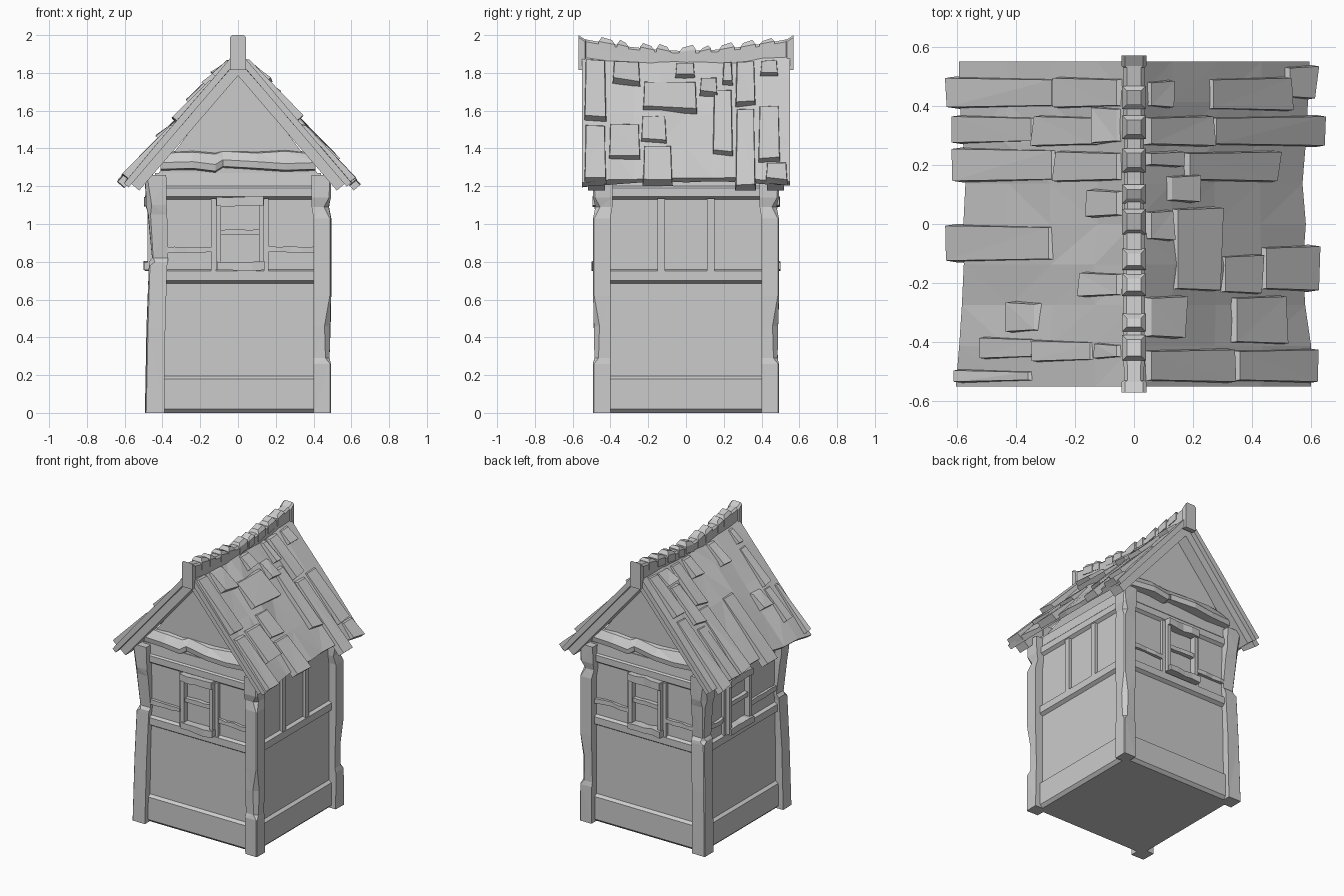
import bpy, bmesh, math, random
from mathutils import Matrix, Vector

if "Cube" in bpy.data.objects:
    bpy.data.objects.remove(bpy.data.objects["Cube"])

random.seed(7)
J = lambda a: random.uniform(-a, a)


def make(name, verts, faces, tri=False):
    bm = bmesh.new()
    vs = [bm.verts.new(v) for v in verts]
    for f in faces:
        bm.faces.new([vs[i] for i in f])
    bmesh.ops.recalc_face_normals(bm, faces=bm.faces)
    if tri:
        bmesh.ops.triangulate(bm, faces=bm.faces)
    me = bpy.data.meshes.new(name)
    bm.to_mesh(me)
    bm.free()
    ob = bpy.data.objects.new(name, me)
    bpy.context.collection.objects.link(ob)
    return ob


def loft(name, rings, tri=False):
    n, m = len(rings[0]), len(rings)
    faces = [(r * n + i, r * n + (i + 1) % n, (r + 1) * n + (i + 1) % n, (r + 1) * n + i)
             for r in range(m - 1) for i in range(n)]
    faces += [tuple(range(n)), tuple(range((m - 1) * n, m * n))]
    return make(name, [v for ring in rings for v in ring], faces, tri)


# walls: one stacked square profile with plinth, waist rail and top rail
profile = [(.435, 0), (.455, .02), (.455, .18), (.435, .195), (.435, .685), (.458, .70), (.458, .75),
           (.435, .76), (.435, 1.13), (.455, 1.145), (.455, 1.19), (.445, 1.20), (.44, 1.27)]
loft("walls", [[(-h, -h, z), (h, -h, z), (h, h, z), (-h, h, z)] for h, z in profile])
loft("gable_wall", [[(-.435, y, 1.25), (.435, y, 1.25), (0, y, 1.83)] for y in (-.435, .435)])


# wall trim, drawn as if on the front and turned to each side
def trim(name, ang, u0, u1, z0, z1, out, wob=0.0):
    rings = []
    n = 4 if wob else 1
    for i in range(n + 1):
        u = u0 + (u1 - u0) * i / n
        a, b, c = J(wob), J(wob), J(wob)
        rings.append([(u, -.42, z0 + a), (u, -out + c, z0 + a), (u, -out + c, z1 + b), (u, -.42, z1 + b)])
    ob = loft(name, rings)
    ob.data.transform(Matrix.Rotation(math.radians(ang), 4, 'Z'))
    return ob


def window(side, ang, c):
    trim(side + "_window_backing", ang, c - .12, c + .12, .78, 1.12, .438)
    for s, label in ((-1, "left"), (1, "right")):
        trim(f"{side}_window_{label}_jamb", ang, *sorted((c + s * .10, c + s * .127)), .76, 1.13, .48)
        trim(f"{side}_window_{label}_stud", ang, *sorted((c + s * .127, c + s * .152)), .75, 1.135, .455)
    trim(side + "_window_lintel", ang, c - .125, c + .125, 1.095, 1.145, .492, .006)
    trim(side + "_window_sill", ang, c - .12, c + .13, .755, .80, .495, .006)
    trim(side + "_window_bar", ang, c - .10, c + .10, .94, .97, .468, .003)
    trim(side + "_mid_rail_left", ang, -.40, c - .15, .85, .88, .455, .005)
    trim(side + "_mid_rail_right", ang, c + .15, .40, .85, .88, .455, .005)


window("front", 0, .01)
window("back", 180, .01)
window("left", -90, -.07)
for u in (-.13, .13):
    trim("right_wall_stud", 90, u - .02, u + .02, .75, 1.135, .455)

# rough-hewn gable beams
for ang, label in ((0, "front"), (180, "back")):
    rings = []
    for u, zb, zt, d in ((-.41, 1.28, 1.375, .47), (-.24, 1.285, 1.38, .49), (-.12, 1.27, 1.37, .485),
                         (-.08, 1.295, 1.385, .465), (.10, 1.285, 1.375, .495), (.25, 1.275, 1.385, .485), (.41, 1.28, 1.37, .47)):
        rings.append([(u, -.42, zb), (u, -d, zb + .01), (u, -d - .005, zb + .045), (u, -d + .03, zt), (u, -.42, zt + .01)])
    loft(label + "_gable_beam", rings, True).data.transform(Matrix.Rotation(math.radians(ang), 4, 'Z'))


# corner posts: (z, outer, inner, edge chamfer)
def post(name, sx, sy, rows):
    rings = []
    for z, o, i, c in rows:
        rings.append([(sx * x, sy * y, z) for x, y in
                      ((i, i), (o + J(.003), i), (o, o - c), (o - c, o), (i, o + J(.003)))])
    loft(name, rings, True)


notched = [(0, .49, .39, .004), (.45, .482, .385, .006), (.78, .472, .375, .006), (.80, .47, .372, .03),
           (.82, .455, .37, .006), (1.05, .475, .375, .012), (1.10, .487, .378, .03), (1.26, .49, .38, .008)]
chipped = [(0, .492, .40, .004), (.26, .492, .40, .005), (.29, .485, .40, .022), (.46, .488, .40, .03),
           (.62, .492, .40, .006), (1.03, .492, .40, .006), (1.09, .48, .39, .025), (1.14, .492, .39, .01), (1.26, .492, .39, .006)]
post("front_left_post", -1, -1, notched)
post("front_right_post", 1, -1, chipped)
post("back_right_post", 1, 1, chipped)
post("back_left_post", -1, 1, notched)


# roof surface: distance x from the ridge, position y, height h above the slope
def P(s, x, y, h):
    sag = .025 * (1 - (y / .57) ** 2) * max(0, 1 - x / .6)
    return (s * (x + .76 * h), y, 1.925 - 1.17 * x + .65 * h - sag)


for s, label in ((1, "right"), (-1, "left")):
    # uneven roof deck
    rings = []
    for k in range(9):
        y = -.55 + k * 1.1 / 8
        xe = .60 - .025 * math.sin(math.pi * k / 8) + J(.008)
        xs = (0, .13, .28, .43, xe)
        end = k in (0, 8)
        rings.append([P(s, x, y, J(.003 if end else .01)) for x in xs] +
                     [P(s, x, y, -.035) for x in (xe, 0.03)])
    loft(label + "_roof_deck", rings, True)
    # gable rafters below the deck
    for y0, y1, e in ((-.52, -.43, "front"), (.43, .52, "back")):
        loft(f"{label}_{e}_rafter", [[P(s, .59, y, -.03), P(s, .59, y, -.088), (0, y, 1.785), (0, y, 1.88)] for y in (y0, y1)])

# raised shingles: (x near ridge, x near eave, y0, y1)
right = [(.03, .12, .39, .49), (.24, .51, .38, .50), (.03, .25, .26, .37), (.25, .62, .26, .37), (.03, .14, .19, .25),
         (.16, .47, .14, .25), (.10, .20, .07, .17), (.03, .11, -.06, .05), (.12, .27, -.23, .06), (.28, .42, -.24, -.10),
         (.42, .61, -.23, -.07), (.03, .15, -.39, -.24), (.32, .49, -.41, -.24), (.03, .32, -.54, -.42), (.33, .60, -.54, -.42),
         (.50, .60, .42, .54)]
left = [(.03, .25, .39, .50), (.25, .61, .39, .50), (.03, .11, .27, .40), (.11, .32, .26, .37), (.32, .59, .27, .37),
        (.03, .25, .14, .25), (.25, .59, .14, .26), (.03, .14, .02, .12), (.26, .62, -.13, 0), (.03, .16, -.25, -.16),
        (.31, .41, -.37, -.26), (.03, .12, -.46, -.40), (.12, .32, -.47, -.39), (.32, .50, -.46, -.38), (.33, .59, -.54, -.49)]
for s, label, rows in ((1, "right", right), (-1, "left", left)):
    for x0, x1, y0, y1 in rows:
        h = .034 + J(.006)
        t = .006
        a, b, d = x1 + J(.008), x1 + J(.008), x0 + .02
        loft(label + "_shingle", [
            [P(s, x0, y0 + t, -.02), P(s, x0, y1 - t, -.02), P(s, d, y1 - t * 2, .012), P(s, d, y0 + t * 2, .012)],
            [P(s, a, y0, -.02), P(s, b, y1, -.02), P(s, b, y1 - t, h), P(s, a, y0 + t, h + J(.006))]], True)


# ridge beam: sagging, deeper at both ends
def ridge_top(y):
    return 1.915 + .07 * (abs(y) / .57) ** 1.7


rings = []
for y in (-.57, -.535, -.53, -.42, -.3, -.15, 0, .15, .3, .42, .53, .535, .57):
    end = abs(y) > .532
    zt = 2.0 if abs(y) > .56 else ridge_top(y)
    zb = 1.815 if end else zt - .11
    w = .042 if end else .036 + J(.003)
    rings.append([(-w, y, zb), (w, y, zb), (w, y, zt - .012), (w - .012, y, zt), (-w + .012, y, zt), (-w, y, zt - .012)])
loft("ridge_beam", rings)

# worn ridge caps
for k in range(9):
    y = -.43 + k * .1075 + J(.012)
    hl = .038 + J(.008)
    z = ridge_top(y)
    loft("ridge_cap", [
        [(sx * (.04 - inset), y + sy * (hl - inset), z + dz + sy * .008 * (y > 0) - sy * .008 * (y < 0))
         for sx, sy in ((-1, -1), (1, -1), (1, 1), (-1, 1))]
        for inset, dz in ((0, -.05), (0, .002), (.016, .022 + J(.004)))])
